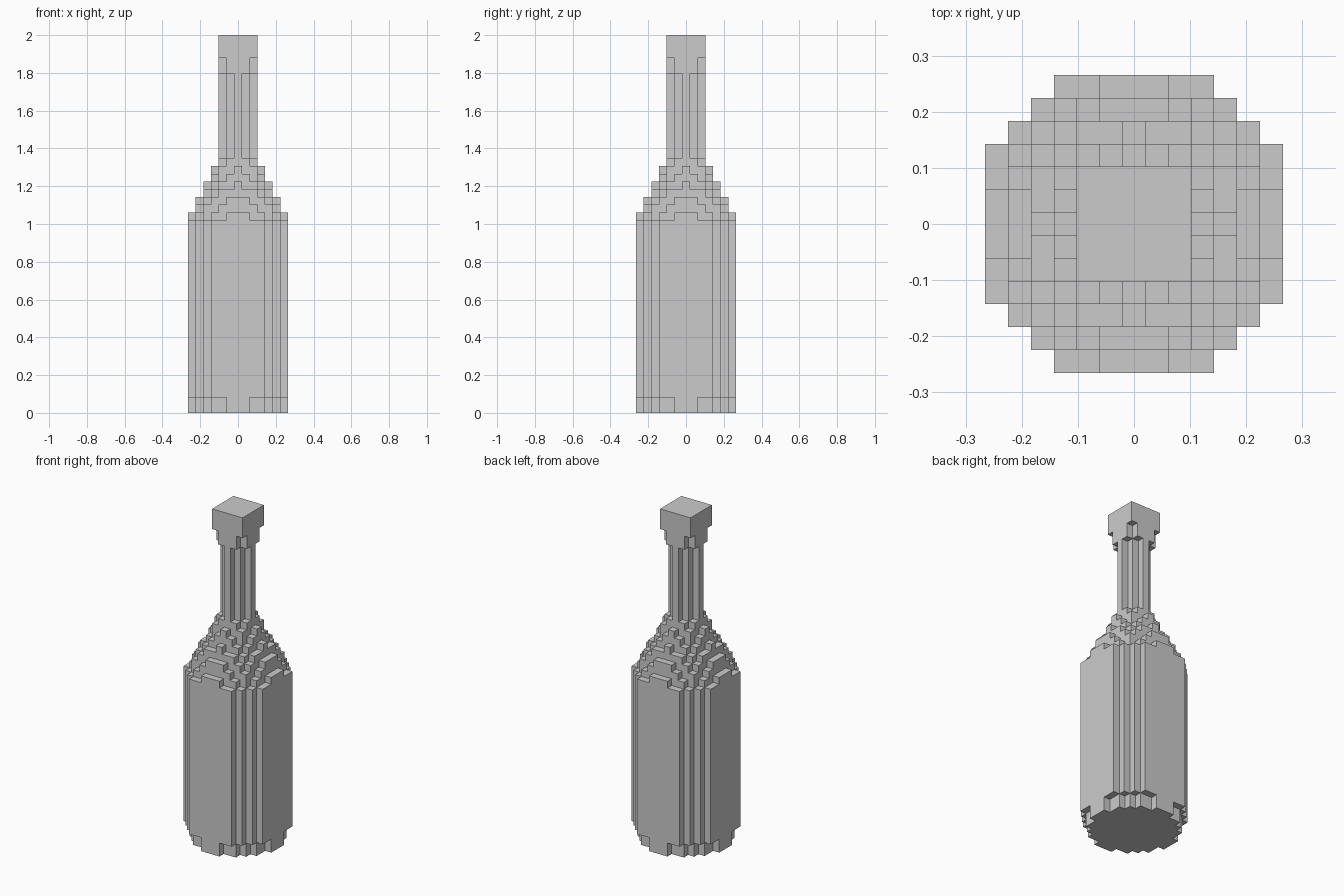
import bpy
import bmesh
from mathutils import Vector

cube = bpy.data.objects.get("Cube")
if cube:
    bpy.data.objects.remove(cube, do_unlink=True)

LAYERS = 49
HALF = 6
UNIT = 2 / LAYERS

grey = bpy.data.materials.new("plain grey")
grey.use_nodes = True
colour = (0.6, 0.6, 0.6, 1)
grey.diffuse_color = colour
grey.node_tree.nodes["Principled BSDF"].inputs["Base Color"].default_value = colour


# Radius of the round bottle, in blocks, for each layer
def radius(k):
    if k < 2:
        return 6.1            # narrowed foot
    if k < 25:
        return 6.75           # straight body
    if k < 33:
        return 6.72 - 0.52 * (k - 24)   # sloping shoulder
    if k < 44:
        return 2.1            # slim neck
    if k < 46:
        return 2.5            # collar under the cap
    return 2.9                # square cap


def filled(cell):
    i, j, k = cell
    return 0 <= k < LAYERS and i * i + j * j <= radius(k) ** 2


DIRECTIONS = [Vector(d) * s for d in ((1, 0, 0), (0, 1, 0), (0, 0, 1)) for s in (1, -1)]


# Build the exposed block faces of a range of layers, merged into flat panels
def make_part(name, first, last):
    bm = bmesh.new()
    span = range(-HALF, HALF + 1)
    for k in range(first, last):
        for i in span:
            for j in span:
                if not filled((i, j, k)):
                    continue
                centre = Vector((i, j, k + 0.5))
                for n in DIRECTIONS:
                    if filled(Vector((i, j, k)) + n):
                        continue
                    u = Vector((n.y, n.z, n.x))
                    v = n.cross(u)
                    corners = [(-1, -1), (1, -1), (1, 1), (-1, 1)]
                    bm.faces.new([bm.verts.new((centre + (n + u * a + v * b) / 2) * UNIT)
                                  for a, b in corners])
    bmesh.ops.remove_doubles(bm, verts=bm.verts, dist=UNIT / 100)
    bmesh.ops.dissolve_limit(bm, angle_limit=0.01, verts=bm.verts, edges=bm.edges)
    mesh = bpy.data.meshes.new(name)
    bm.to_mesh(mesh)
    bm.free()
    mesh.materials.append(grey)
    obj = bpy.data.objects.new(name, mesh)
    bpy.context.collection.objects.link(obj)


make_part("bottle_foot", 0, 2)
make_part("bottle_body", 2, 25)
make_part("bottle_shoulder", 25, 33)
make_part("bottle_neck", 33, 44)
make_part("bottle_cap", 44, LAYERS)
